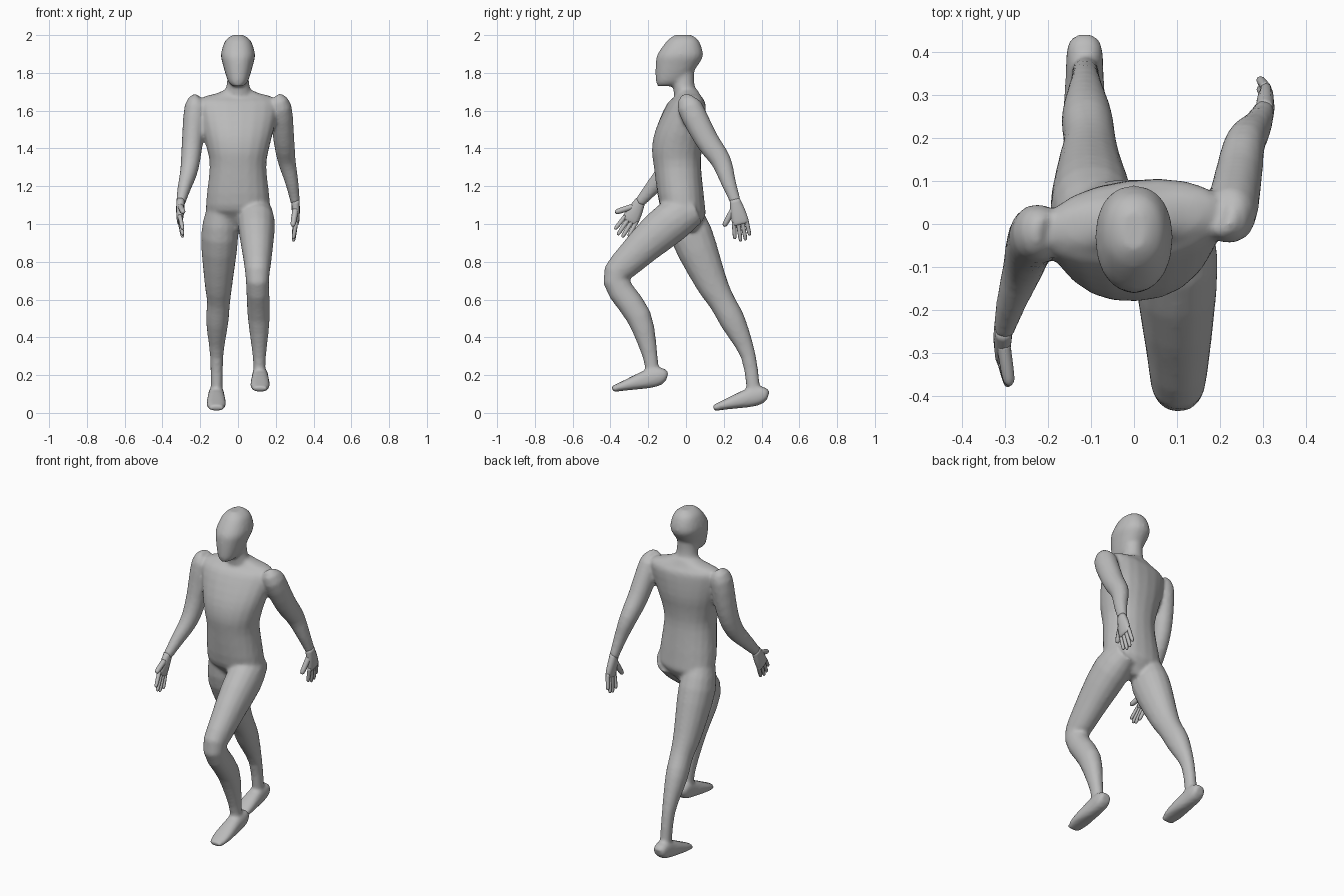
import bpy, bmesh, math
from mathutils import Vector

cube = bpy.data.objects.get("Cube")
if cube:
    bpy.data.objects.remove(cube, do_unlink=True)

tone = (0.5, 0.5, 0.5, 1)
grey = bpy.data.materials.new("plain_grey")
grey.use_nodes = True
grey.diffuse_color = tone
grey.node_tree.nodes["Principled BSDF"].inputs["Base Color"].default_value = tone


def spline(keys, steps=3):
    """Smooth curve through tuples of any length."""
    padded = [keys[0], *keys, keys[-1]]
    out = []
    for before, start, end, after in zip(padded, padded[1:], padded[2:], padded[3:]):
        for step in range(steps):
            t = step / steps
            row = []
            for p, q, r, s in zip(before, start, end, after):
                pull_in, pull_out = (r - p) / 2, (s - q) / 2
                bend = 3 * (r - q) - 2 * pull_in - pull_out
                twist = pull_in + pull_out - 2 * (r - q)
                row.append(q + t * (pull_in + t * (bend + t * twist)))
            out.append(tuple(row))
    return out + [keys[-1]]


def skin_rings(bm, frames, sides, power):
    """Closed tube; each frame is centre, side vector, depth vector."""
    loops = []
    for centre, side, deep in frames:
        loop = []
        for k in range(sides):
            angle = math.tau * k / sides
            c, s = math.cos(angle), math.sin(angle)
            c = math.copysign(abs(c) ** power, c)
            s = math.copysign(abs(s) ** power, s)
            loop.append(bm.verts.new(centre + side * c + deep * s))
        loops.append(loop)
    for low, high in zip(loops, loops[1:]):
        for k in range(sides):
            n = (k + 1) % sides
            bm.faces.new((low[k], low[n], high[n], high[k]))
    bm.faces.new(loops[0][::-1])
    bm.faces.new(loops[-1])


def tube(bm, keys, sides=16, power=0.95):
    """Tube along a path of (x, y, z, half width, half depth)."""
    rings = spline(keys)
    points = [Vector(ring[:3]) for ring in rings]
    last = len(points) - 1
    frames = []
    for i, ring in enumerate(rings):
        run = (points[min(i + 1, last)] - points[max(i - 1, 0)]).normalized()
        side = Vector((1, 0, 0))
        side = (side - run * side.dot(run)).normalized()
        frames.append((points[i], side * ring[3], run.cross(side) * ring[4]))
    skin_rings(bm, frames, sides, power)


def upright(bm, profile, power=0.9, turn=lambda z: 0):
    """Level rings from (z, half width, front y, back y)."""
    frames = []
    for z, width, front, back in spline(profile):
        c, s = math.cos(turn(z)), math.sin(turn(z))
        frames.append((Vector((0, (front + back) / 2, z)),
                       Vector((c, s, 0)) * width,
                       Vector((-s, c, 0)) * (back - front) / 2))
    skin_rings(bm, frames, 20, power)


def limb(bm, side, path, girth, spread):
    """Limb in the walking plane; both sides share girth and spread."""
    tube(bm, [(side * x, y, z, r * 0.88, r)
              for (y, z), r, x in zip(path, girth, spread)])


def make_object(name, bm):
    bmesh.ops.recalc_face_normals(bm, faces=bm.faces)
    mesh = bpy.data.meshes.new(name)
    bm.to_mesh(mesh)
    bm.free()
    mesh.materials.append(grey)
    mesh.shade_smooth()
    obj = bpy.data.objects.new(name, mesh)
    bpy.context.collection.objects.link(obj)
    return obj


def shoulder_turn(z):
    """The left shoulder sits back, the left hip forward."""
    return 0.13 * max(-0.5, min(1, (z - 1.2) / 0.4))


body = bmesh.new()

# Torso
upright(body, [(0.96, 0.03, -0.04, 0.05), (1.04, 0.15, -0.1, 0.1),
               (1.1, 0.17, -0.14, 0.1), (1.3, 0.15, -0.17, 0.08),
               (1.4, 0.165, -0.18, 0.085), (1.5, 0.19, -0.16, 0.1),
               (1.63, 0.215, -0.1, 0.1), (1.67, 0.19, -0.06, 0.08),
               (1.69, 0.12, -0.05, 0.07), (1.71, 0.07, -0.05, 0.06)],
        turn=shoulder_turn)

# Neck
upright(body, [(1.66, 0.08, -0.06, 0.07), (1.74, 0.06, -0.07, 0.045),
               (1.82, 0.055, -0.07, 0.045)], 1)

# Head
upright(body, [(1.73, 0.03, -0.15, -0.06), (1.76, 0.055, -0.16, 0),
               (1.85, 0.082, -0.16, 0.07), (1.9, 0.09, -0.15, 0.09),
               (1.97, 0.068, -0.1, 0.068), (2, 0.03, -0.06, 0.03)])

# Legs: left strides forward with a bent knee, right trails
leg_girth = [0.08, 0.112, 0.086, 0.07, 0.067, 0.04, 0.036]
leg_spread = [0.09, 0.097, 0.103, 0.103, 0.11, 0.113, 0.113]
limb(body, 1, [(0.05, 1.08), (-0.08, 1.01), (-0.29, 0.82), (-0.37, 0.7),
               (-0.25, 0.51), (-0.19, 0.3), (-0.18, 0.2)], leg_girth, leg_spread)
limb(body, -1, [(-0.02, 1.1), (0.03, 0.94), (0.13, 0.7), (0.19, 0.59),
                (0.25, 0.48), (0.33, 0.3), (0.36, 0.1)], leg_girth, leg_spread)

# Feet: one shape from heel to toe, placed twice
foot = [(-0.1, 0.19, 0.03, 0.025), (-0.13, 0.195, 0.042, 0.045),
        (-0.2, 0.18, 0.045, 0.05), (-0.32, 0.146, 0.052, 0.028),
        (-0.39, 0.125, 0.036, 0.016)]
for x, back, drop in ((0.117, 0, 0), (-0.115, 0.535, 0.1)):
    tube(body, [(x, y + back, z - drop, w, h) for y, z, w, h in foot], power=0.8)

# Arms: left swings back, right swings forward
arm_girth = [0.04, 0.067, 0.063, 0.054, 0.04, 0.028]
arm_spread = [0.2, 0.224, 0.243, 0.258, 0.285, 0.304]
limb(body, 1, [(0.02, 1.665), (0.02, 1.62), (0.11, 1.445), (0.185, 1.335),
               (0.225, 1.22), (0.265, 1.11)], arm_girth, arm_spread)
limb(body, -1, [(-0.02, 1.665), (-0.02, 1.62), (-0.05, 1.42), (-0.1, 1.29),
                (-0.18, 1.19), (-0.25, 1.11)], arm_girth, arm_spread)

# Blend the parts into one skin
body_obj = make_object("body", body)
blend = body_obj.modifiers.new("blend", "REMESH")
blend.mode = "VOXEL"
blend.voxel_size = 0.01
blend.use_smooth_shade = True
soften = body_obj.modifiers.new("soften", "SMOOTH")
soften.factor = 0.5
soften.iterations = 6


def digit(bm, base, end, r):
    """Tapering finger or thumb."""
    stops = ((0, 1), (0.6, 0.95), (0.9, 0.8), (1, 0.4))
    tube(bm, [(*base.lerp(end, t), r * k, r * k) for t, k in stops], 8)


def hand(name, side, wrist, knuckle):
    """Flat palm, four fanned fingers and a thumb."""
    bm = bmesh.new()
    w, k = Vector((side * 0.304, *wrist)), Vector((side * 0.308, *knuckle))
    run = (k - w).normalized()
    across = Vector((0, run.z, -run.y))
    inward = Vector((-side * 0.018, 0, 0))
    tube(bm, [(*w, 0.022, 0.027), (*w.lerp(k, 0.55), 0.021, 0.04),
              (*k, 0.016, 0.044), (*(k + run * 0.012), 0.009, 0.036)], 12, 0.85)
    for i in range(4):
        length = 0.1 if i in (1, 2) else 0.08
        base = k + across * (0.033 - 0.022 * i) - run * 0.01
        tip = k + across * (0.05 - 0.027 * i) + run * length + inward
        digit(bm, base, tip, 0.0115)
    digit(bm, w.lerp(k, 0.35) + across * 0.015, k + across * 0.09 + inward, 0.016)
    make_object(name, bm)


hand("left_hand", 1, (0.258, 1.13), (0.288, 1.01))
hand("right_hand", -1, (-0.24, 1.125), (-0.295, 1.02))
